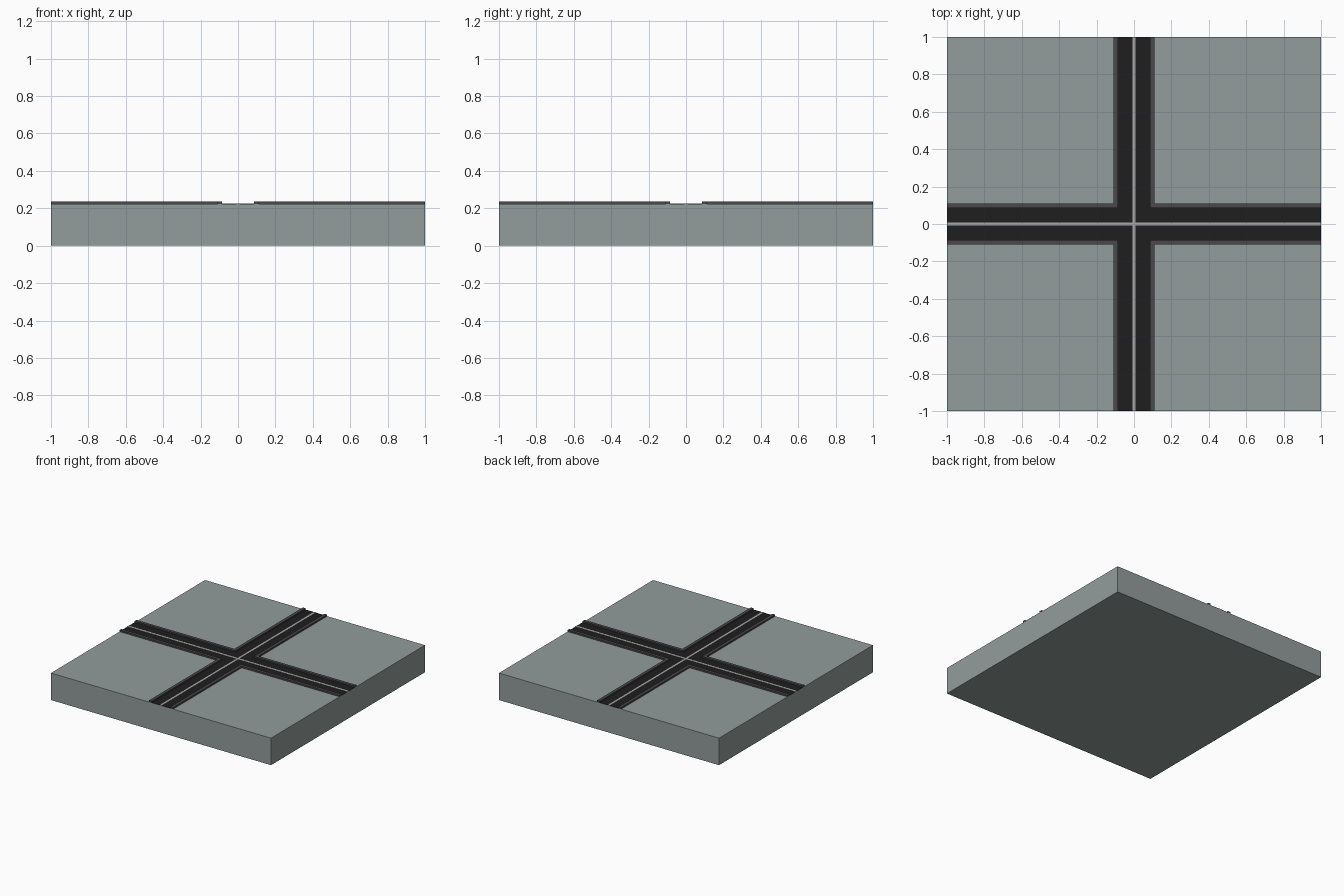
import bpy, bmesh

if "Cube" in bpy.data.objects:
    bpy.data.objects.remove(bpy.data.objects["Cube"])

TOP = 0.222      # ground level
ROAD = 0.085     # half width of the asphalt
CURB = 0.11      # outer edge of the curbs
LINE = 0.009     # half width of the centre line


def material(name, rgb):
    m = bpy.data.materials.new(name)
    m.diffuse_color = (*rgb, 1)
    m.use_nodes = True
    m.node_tree.nodes["Principled BSDF"].inputs["Base Color"].default_value = m.diffuse_color
    return m


def prism(name, outline, z0, z1, mat):
    """Extrude a flat outline from z0 to z1."""
    bm = bmesh.new()
    face = bm.faces.new([bm.verts.new((x, y, z0)) for x, y in outline])
    out = bmesh.ops.extrude_face_region(bm, geom=[face])
    verts = [g for g in out["geom"] if isinstance(g, bmesh.types.BMVert)]
    bmesh.ops.translate(bm, verts=verts, vec=(0, 0, z1 - z0))
    bmesh.ops.recalc_face_normals(bm, faces=bm.faces)
    me = bpy.data.meshes.new(name)
    bm.to_mesh(me)
    bm.free()
    me.materials.append(mat)
    ob = bpy.data.objects.new(name, me)
    bpy.context.collection.objects.link(ob)
    return ob


def cross(w):
    """Outline of a full-width cross with arms of half width w."""
    return [(1, -w), (1, w), (w, w), (w, 1), (-w, 1), (-w, w),
            (-1, w), (-1, -w), (-w, -w), (-w, -1), (w, -1), (w, -w)]


stone = material("ground_grey", (0.29, 0.34, 0.33))
asphalt = material("asphalt", (0.013, 0.013, 0.013))
kerb = material("curb_grey", (0.07, 0.065, 0.065))
paint = material("line_paint", (0.4, 0.4, 0.4))

# Ground slab
prism("ground_slab", [(-1, -1), (1, -1), (1, 1), (-1, 1)], 0, TOP, stone)

# Crossing roads and their centre lines
prism("crossroad", cross(ROAD), TOP - 0.001, TOP + 0.002, asphalt)
prism("centre_lines", cross(LINE), TOP, TOP + 0.004, paint)

# L-shaped curb, mirrored into all four corners
curb = prism("curbs", [(ROAD, ROAD), (1, ROAD), (1, CURB), (CURB, CURB),
                       (CURB, 1), (ROAD, 1)], TOP - 0.001, 0.235, kerb)
mirror = curb.modifiers.new("four_corners", "MIRROR")
mirror.use_axis = (True, True, False)
mirror.use_mirror_merge = False
